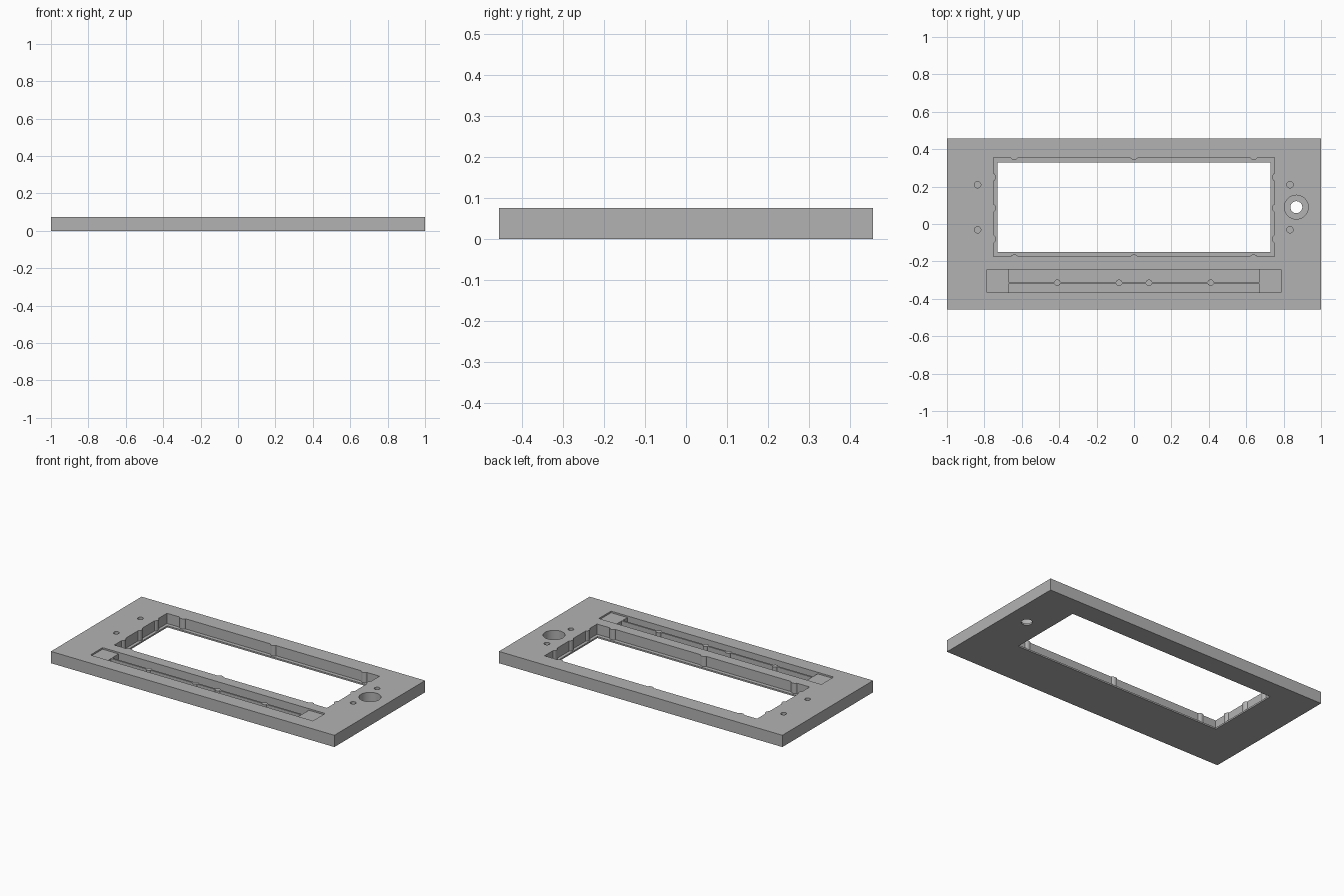
import bpy

default = bpy.data.objects.get("Cube")
if default:
    bpy.data.objects.remove(default, do_unlink=True)

TOP = 0.075      # plate thickness
LEDGE = 0.01     # height of the pocket floors
RECESS = 0.065   # floor of the shallow strip recess

grey = bpy.data.materials.new("plain grey")
grey.use_nodes = True
colour = (0.45, 0.45, 0.45, 1)
grey.diffuse_color = colour
grey.node_tree.nodes["Principled BSDF"].inputs["Base Color"].default_value = colour


def box(name, x0, x1, y0, y1, z0, z1):
    bpy.ops.mesh.primitive_cube_add(
        size=1, location=((x0 + x1) / 2, (y0 + y1) / 2, (z0 + z1) / 2))
    ob = bpy.context.object
    ob.name = name
    ob.scale = (x1 - x0, y1 - y0, z1 - z0)
    bpy.ops.object.transform_apply(location=False, rotation=False, scale=True)
    ob.data.materials.append(grey)
    return ob


def cylinder(name, x, y, r, z0, z1):
    bpy.ops.mesh.primitive_cylinder_add(
        vertices=32, radius=r, depth=z1 - z0, location=(x, y, (z0 + z1) / 2))
    ob = bpy.context.object
    ob.name = name
    ob.data.materials.append(grey)
    bpy.ops.object.shade_smooth_by_angle()
    return ob


def cut(target, cutter):
    mod = target.modifiers.new("cut", 'BOOLEAN')
    mod.operation = 'DIFFERENCE'
    mod.solver = 'EXACT'
    mod.object = cutter
    bpy.context.view_layer.objects.active = target
    bpy.ops.object.modifier_apply(modifier=mod.name)
    bpy.data.objects.remove(cutter, do_unlink=True)


plate = box("face_plate", -1, 1, -0.457, 0.457, 0, TOP)

# Window: wide pocket with a narrower opening, leaving a thin ledge
cut(plate, box("cutter", -0.75, 0.75, -0.175, 0.355, LEDGE, 0.2))
cut(plate, box("cutter", -0.73, 0.73, -0.15, 0.33, -0.1, 0.2))

# Strip recess with a deep channel
cut(plate, box("cutter", -0.785, 0.785, -0.366, -0.243, RECESS, 0.2))
cut(plate, box("cutter", -0.672, 0.67, -0.366, -0.243, LEDGE, 0.2))

# Round counterbored hole and four blind screw holes
cut(plate, cylinder("cutter", 0.868, 0.09, 0.064, LEDGE, 0.2))
cut(plate, cylinder("cutter", 0.868, 0.09, 0.032, -0.1, 0.2))
for x in (-0.836, 0.834):
    for y in (0.21, -0.031):
        cut(plate, cylinder("cutter", x, y, 0.017, 0.02, 0.2))

bpy.ops.object.select_all(action='DESELECT')
plate.select_set(True)
bpy.context.view_layer.objects.active = plate
bpy.ops.object.shade_smooth_by_angle()

# Rounded ribs on the pocket walls, mostly buried in the plate
for x in (-0.64, 0, 0.64):
    cylinder("back_rib", x, 0.367, 0.024, 0.005, TOP)
    cylinder("front_rib", x, -0.187, 0.024, 0.005, TOP)
for y in (-0.08, 0.085, 0.25):
    for side in (-1, 1):
        cylinder("side_rib", side * 0.762, y, 0.024, 0.005, TOP)

# Thin divider and posts in the channel
box("channel_divider", -0.675, 0.673, -0.32, -0.309, 0.005, RECESS)
for x in (-0.41, -0.08, 0.08, 0.41):
    cylinder("divider_post", x, -0.314, 0.017, 0.005, RECESS)
